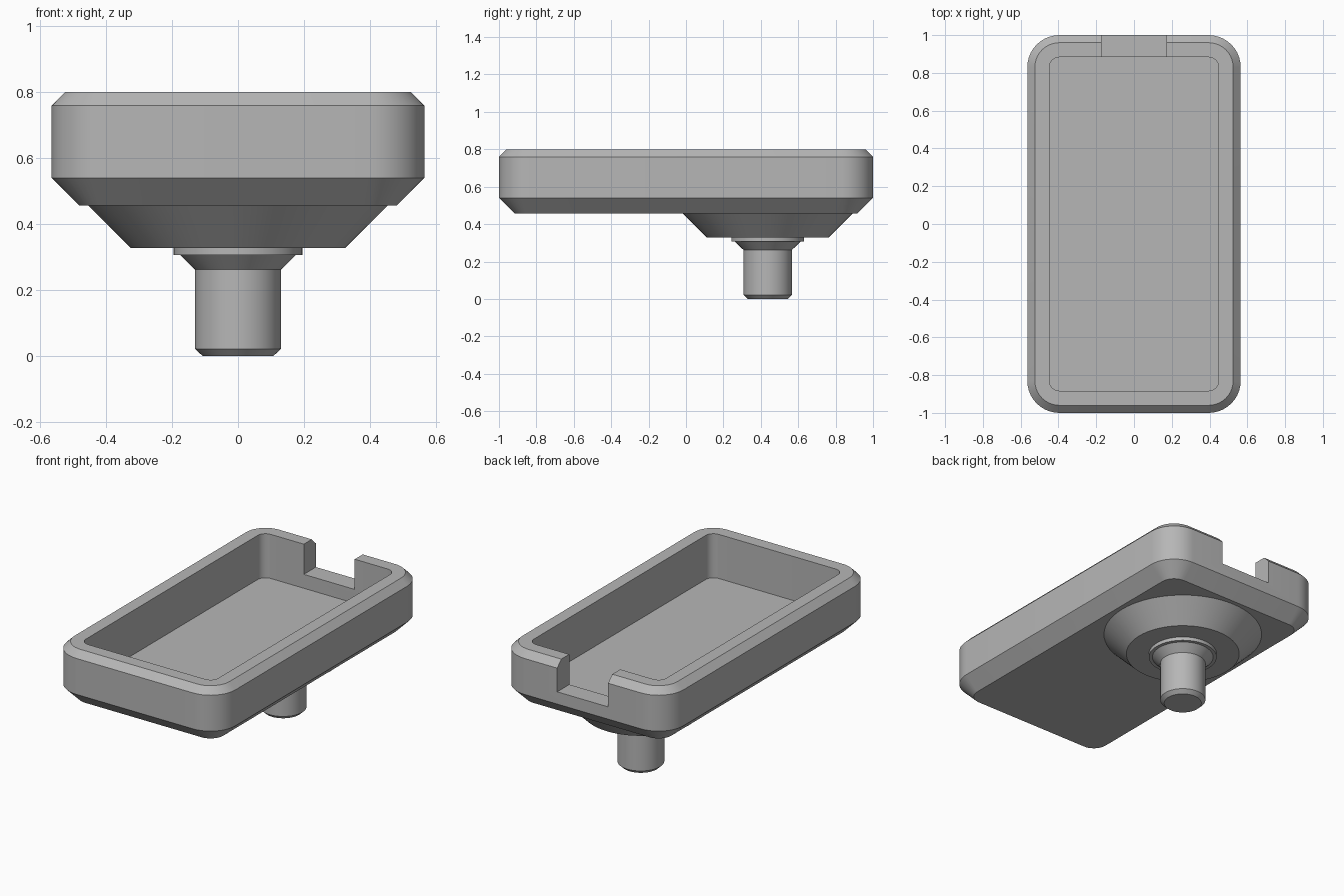
import bpy, bmesh, math

cube = bpy.data.objects.get("Cube")
if cube:
    bpy.data.objects.remove(cube, do_unlink=True)

grey = bpy.data.materials.new("plain grey")
grey.use_nodes = True
grey.diffuse_color = (0.47, 0.47, 0.47, 1)
grey.node_tree.nodes["Principled BSDF"].inputs["Base Color"].default_value = grey.diffuse_color

HALF_X, HALF_Y, CORNER = 0.565, 1.0, 0.17
STEM_Y = 0.437


def rounded_rect(inset, z, steps=10):
    """Rounded rectangle, inset from the tray outline."""
    r = max(CORNER - inset, 0.05)
    cx, cy = HALF_X - inset - r, HALF_Y - inset - r
    pts = []
    for k, (sx, sy) in enumerate([(1, 1), (-1, 1), (-1, -1), (1, -1)]):
        for i in range(steps + 1):
            a = math.pi / 2 * (k + i / steps)
            pts.append((sx * cx + r * math.cos(a), sy * cy + r * math.sin(a), z))
    return pts


def circle(r, z, steps=64):
    angles = [math.tau * i / steps for i in range(steps)]
    return [(r * math.cos(a), STEM_Y + r * math.sin(a), z) for a in angles]


def loft(name, rings):
    """Skin a stack of matching rings and cap both ends."""
    bm = bmesh.new()
    loops = [[bm.verts.new(p) for p in ring] for ring in rings]
    for low, high in zip(loops, loops[1:]):
        for i in range(len(low)):
            j = (i + 1) % len(low)
            bm.faces.new((low[i], low[j], high[j], high[i]))
    bm.faces.new(loops[0][::-1])
    bm.faces.new(loops[-1])
    bmesh.ops.recalc_face_normals(bm, faces=bm.faces)
    mesh = bpy.data.meshes.new(name)
    bm.to_mesh(mesh)
    bm.free()
    mesh.materials.append(grey)
    obj = bpy.data.objects.new(name, mesh)
    bpy.context.collection.objects.link(obj)
    return obj


def activate(obj):
    bpy.ops.object.select_all(action="DESELECT")
    obj.select_set(True)
    bpy.context.view_layer.objects.active = obj


# Tray shell: chamfered underside, straight wall, chamfered rim, hollow inside
tray = loft("tray", [rounded_rect(inset, z) for inset, z in [
    (0.083, 0.457), (0, 0.54), (0, 0.76), (0.04, 0.80), (0.117, 0.80), (0.117, 0.53)]])

# Notch through the back wall
bpy.ops.mesh.primitive_cube_add(size=1, location=(0, 0.95, 0.815))
cutter = bpy.context.object
cutter.name = "notch_cutter"
cutter.scale = (0.345, 0.4, 0.4)
cutter.hide_render = True
cutter.data.materials.append(grey)
notch = tray.modifiers.new("notch", "BOOLEAN")
notch.operation = "DIFFERENCE"
notch.solver = "EXACT"
notch.object = cutter
activate(tray)
bpy.ops.object.modifier_apply(modifier=notch.name)
bpy.data.objects.remove(cutter, do_unlink=True)

# Conical boss, collar and stem below the tray
boss = loft("boss", [circle(r, z) for r, z in [(0.325, 0.328), (0.455, 0.458)]])
stem = loft("stem", [circle(r, z) for r, z in [
    (0.107, 0), (0.13, 0.022), (0.13, 0.262), (0.175, 0.306), (0.195, 0.306), (0.195, 0.33)]])

for part in (tray, boss, stem):
    activate(part)
    bpy.ops.object.shade_smooth_by_angle(angle=math.radians(30))
